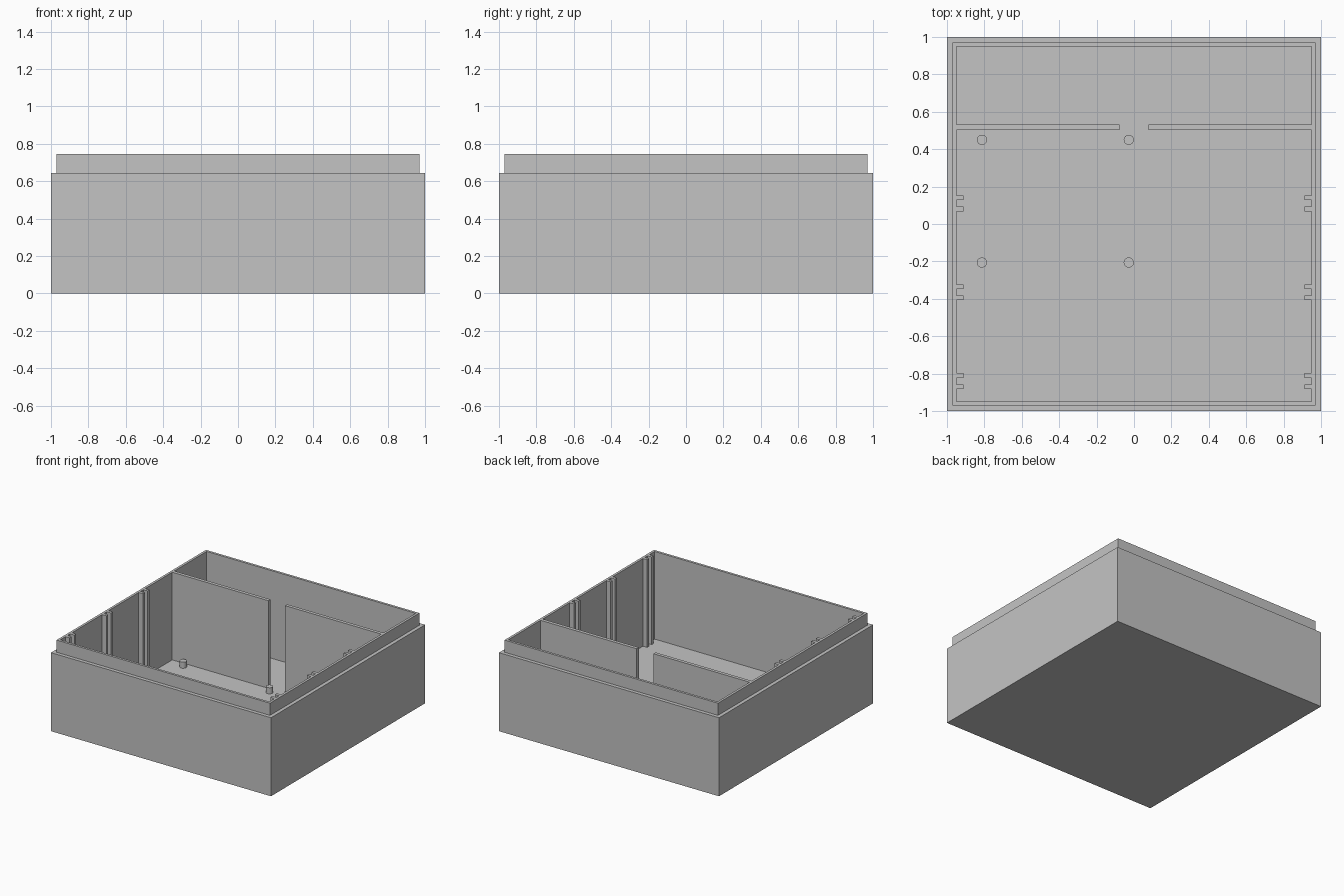
import bpy
import bmesh

cube = bpy.data.objects.get("Cube")
if cube:
    bpy.data.objects.remove(cube, do_unlink=True)

FLOOR, STEP, TOP = 0.025, 0.645, 0.745   # heights
OUTER, LIP, INNER = 1.0, 0.97, 0.95      # half widths

grey = bpy.data.materials.new("plain_grey")
grey.use_nodes = True
colour = (0.55, 0.55, 0.55, 1)
grey.diffuse_color = colour
grey.node_tree.nodes["Principled BSDF"].inputs["Base Color"].default_value = colour


def finish(name, bm):
    bmesh.ops.recalc_face_normals(bm, faces=bm.faces)
    mesh = bpy.data.meshes.new(name)
    bm.to_mesh(mesh)
    bm.free()
    mesh.materials.append(grey)
    obj = bpy.data.objects.new(name, mesh)
    bpy.context.collection.objects.link(obj)
    return obj


def box(name, x0, x1, y0, y1, z0, z1):
    bm = bmesh.new()
    bmesh.ops.create_cube(bm, size=1)
    bmesh.ops.scale(bm, vec=(x1 - x0, y1 - y0, z1 - z0), verts=bm.verts)
    bmesh.ops.translate(bm, vec=((x0 + x1) / 2, (y0 + y1) / 2, (z0 + z1) / 2), verts=bm.verts)
    return finish(name, bm)


# Open tray: square rings following the wall profile, capped below and at the floor
bm = bmesh.new()
profile = [(OUTER, 0), (OUTER, STEP), (LIP, STEP), (LIP, TOP), (INNER, TOP), (INNER, FLOOR)]
rings = [[bm.verts.new((sx * h, sy * h, z)) for sx, sy in ((-1, -1), (1, -1), (1, 1), (-1, 1))]
         for h, z in profile]
for low, high in zip(rings, rings[1:]):
    for i in range(4):
        j = (i + 1) % 4
        bm.faces.new((low[i], low[j], high[j], high[i]))
bm.faces.new(rings[0])
bm.faces.new(rings[-1])
finish("box_shell", bm)

# Partition in two halves with a gap between them
box("partition_right", -INNER, -0.077, 0.503, 0.531, FLOOR, TOP)
box("partition_left", 0.077, INNER, 0.503, 0.531, FLOOR, TOP)

# Paired slot rails on both side walls
for n, y in enumerate((0.11, -0.365, -0.84), 1):
    for edge, shift in (("back", 0.03), ("front", -0.03)):
        y0, y1 = y + shift - 0.0125, y + shift + 0.0125
        box(f"rail_right_{n}_{edge}", -INNER, -0.912, y0, y1, FLOOR, TOP)
        box(f"rail_left_{n}_{edge}", 0.912, INNER, y0, y1, FLOOR, TOP)

# Four mounting pins on the floor
for x in (-0.813, -0.028):
    for y in (0.45, -0.206):
        bm = bmesh.new()
        bmesh.ops.create_cone(bm, cap_ends=True, segments=32, radius1=0.027, radius2=0.027, depth=0.05)
        bmesh.ops.translate(bm, vec=(x, y, FLOOR + 0.025), verts=bm.verts)
        pin = finish("mounting_pin", bm)
        bpy.ops.object.select_all(action="DESELECT")
        pin.select_set(True)
        bpy.context.view_layer.objects.active = pin
        bpy.ops.object.shade_smooth_by_angle()
